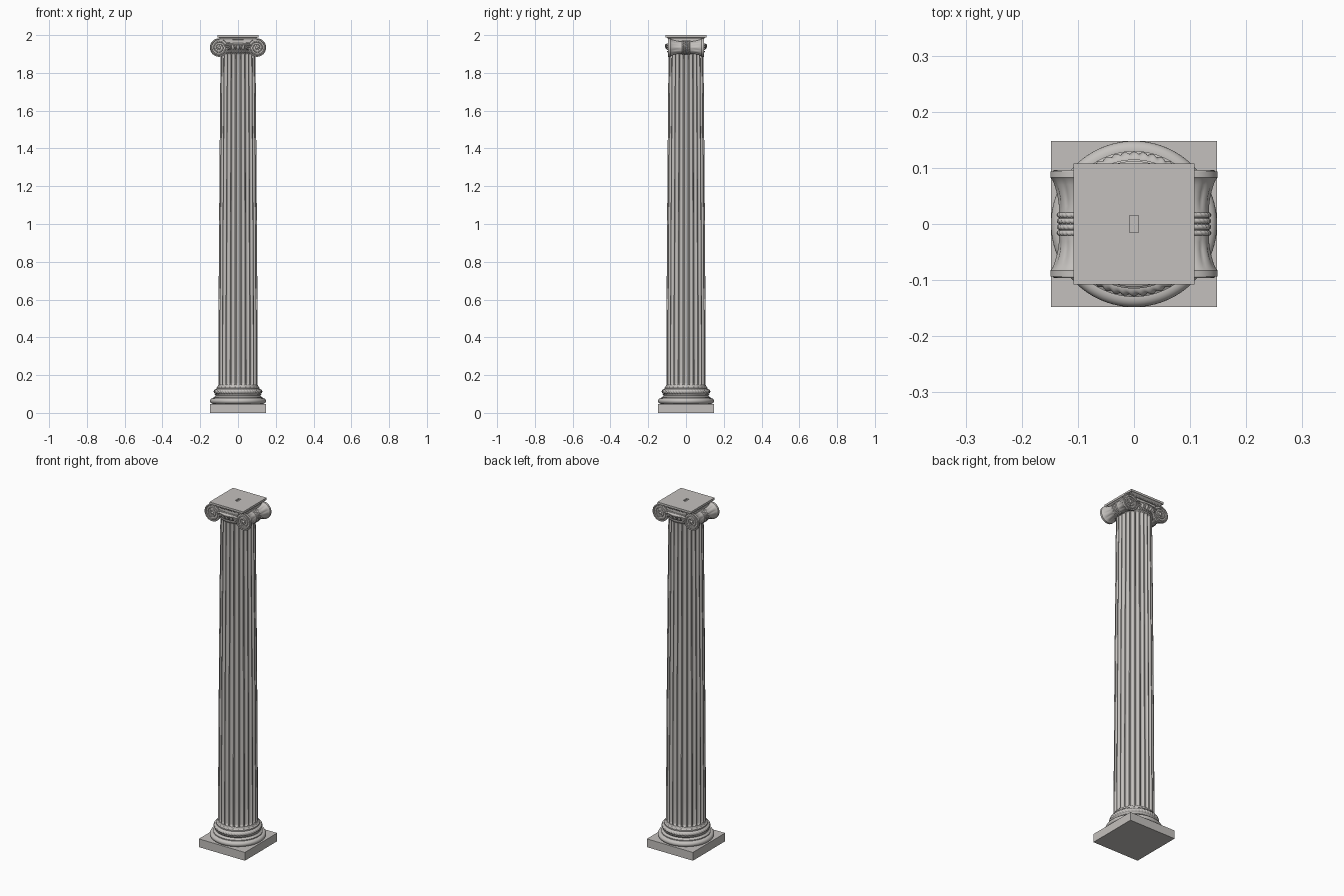
import bpy, bmesh, math
from math import sin, cos, pi, radians
from mathutils import Matrix, Vector

if "Cube" in bpy.data.objects:
    bpy.data.objects.remove(bpy.data.objects["Cube"])

stone = bpy.data.materials.new("pale stone")
stone.use_nodes = True
STONE = (0.55, 0.53, 0.51, 1)
stone.diffuse_color = STONE
stone.node_tree.nodes["Principled BSDF"].inputs["Base Color"].default_value = STONE


def finish(ob, angle=35):
    ob.data.materials.clear()
    ob.data.materials.append(stone)
    bpy.ops.object.select_all(action="DESELECT")
    ob.select_set(True)
    bpy.context.view_layer.objects.active = ob
    bpy.ops.object.shade_smooth_by_angle(angle=radians(angle))
    return ob


def add_mesh(name, bm, angle=35):
    bmesh.ops.recalc_face_normals(bm, faces=bm.faces[:])
    me = bpy.data.meshes.new(name)
    bm.to_mesh(me)
    bm.free()
    ob = bpy.data.objects.new(name, me)
    bpy.context.collection.objects.link(ob)
    return finish(ob, angle)


def lathe(name, profile, segs=96, ripple=None, matrix=None, angle=35):
    """Turn (radius, height) pairs about z; ripple(t, h) is added to the radius."""
    bm = bmesh.new()
    rings = []
    for r, h in profile:
        ring = []
        for i in range(segs):
            t = 2 * pi * i / segs
            q = r + (ripple(t, h) if ripple else 0)
            ring.append(bm.verts.new((q * cos(t), q * sin(t), h)))
        rings.append(ring)
    for a, b in zip(rings, rings[1:]):
        for i in range(segs):
            j = (i + 1) % segs
            bm.faces.new((a[i], a[j], b[j], b[i]))
    bm.faces.new(rings[0])
    bm.faces.new(rings[-1])
    if matrix:
        bm.transform(matrix)
    return add_mesh(name, bm, angle)


def square_stack(name, profile):
    """Square mouldings from (half width x, half width y, height) levels."""
    bm = bmesh.new()
    rings = [[bm.verts.new((sx * x, sy * y, z)) for sx, sy in
              ((-1, -1), (1, -1), (1, 1), (-1, 1))] for x, y, z in profile]
    for a, b in zip(rings, rings[1:]):
        for i in range(4):
            j = (i + 1) % 4
            bm.faces.new((a[i], a[j], b[j], b[i]))
    bm.faces.new(rings[0])
    bm.faces.new(rings[-1])
    return add_mesh(name, bm, 25)


def half_round(radius, bulge, z0, z1, n=10):
    mid, half = (z0 + z1) / 2, (z1 - z0) / 2
    return [(radius - bulge + bulge * cos(a), mid + half * sin(a))
            for a in (-pi / 2 + pi * k / n for k in range(n + 1))]


def blobs(name, items):
    """Stretched spheres from (position, scale, turn about z, tilt) items."""
    bm = bmesh.new()
    for pos, scale, turn, tilt in items:
        m = (Matrix.Translation(pos) @ Matrix.Rotation(turn, 4, "Z")
             @ Matrix.Rotation(tilt, 4, "Y") @ Matrix.Diagonal((*scale, 1)))
        bmesh.ops.create_uvsphere(bm, u_segments=12, v_segments=8, radius=1, matrix=m)
    return add_mesh(name, bm, 60)


def tube(name, points, depth, radii=None):
    cu = bpy.data.curves.new(name, "CURVE")
    cu.dimensions = "3D"
    cu.bevel_depth = depth
    cu.bevel_resolution = 2
    cu.use_fill_caps = True
    sp = cu.splines.new("POLY")
    sp.points.add(len(points) - 1)
    for k, (p, q) in enumerate(zip(sp.points, points)):
        p.co = (*q, 1)
        p.radius = radii[k] if radii else 1
    ob = bpy.data.objects.new(name, cu)
    bpy.context.collection.objects.link(ob)
    bpy.ops.object.select_all(action="DESELECT")
    ob.select_set(True)
    bpy.context.view_layer.objects.active = ob
    bpy.ops.object.convert(target="MESH")
    return finish(bpy.context.object, 50)


# Base: plinth, lower torus, hollow and braided upper torus
square_stack("plinth", [(0.148, 0.148, 0), (0.148, 0.148, 0.048)])
lathe("lower_base", half_round(0.148, 0.016, 0.048, 0.078)
      + [(0.13, 0.078), (0.13, 0.083), (0.122, 0.087), (0.119, 0.092),
         (0.122, 0.097), (0.124, 0.1)])
lathe("braided_torus", half_round(0.127, 0.014, 0.1, 0.126, 12), 288,
      lambda t, h: 0.0022 * cos(48 * t + 220 * (h - 0.113)) * cos(110 * (h - 0.113)), angle=60)

# Shaft with slight swelling and round-ended flutes
FLUTES = 24
LOW, HIGH = 0.147, 1.905


def flute(t, h):
    end = min(h - LOW, HIGH - h)
    if end <= 0:
        return 0
    fade = 1 if end > 0.012 else math.sqrt(1 - (1 - end / 0.012) ** 2)
    u = ((t * FLUTES / (2 * pi) + 0.5) % 1 - 0.5) / 0.4
    w = 1 - u * u
    return -0.0095 * fade * math.sqrt(w) if w > 0 else 0


def shaft_radius(h):
    k = (h - LOW) / (HIGH - LOW)
    return 0.105 - 0.012 * k ** 1.4


levels = [LOW + e for e in (0, 0.001, 0.004, 0.008, 0.012)]
levels += [LOW + (HIGH - LOW) * k / 12 for k in range(1, 12)]
levels += [HIGH - e for e in (0.012, 0.008, 0.004, 0.001, 0)]
lathe("fluted_shaft", [(0.115, 0.126), (0.115, 0.133), (0.109, 0.137)]
      + [(shaft_radius(h), h) for h in levels] + [(0.095, 1.912)],
      FLUTES * 10, flute, angle=30)

# Capital: bead ring, flared bowl and eggs
lathe("capital_bowl", [(0.093, 1.905), (0.097, 1.909), (0.097, 1.916), (0.094, 1.919),
                       (0.099, 1.928), (0.106, 1.938), (0.112, 1.946),
                       (0.112, 1.95), (0.102, 1.955)])
ring = [(2 * pi * k / 48, k) for k in range(48)]
blobs("bead_ring", [(Vector((0.097 * cos(t), 0.097 * sin(t), 1.913)),
                     (0.004, 0.0052, 0.004), t, 0) for t, k in ring])
blobs("egg_and_dart", [(Vector((0.103 * cos(t), 0.103 * sin(t), 1.934)),
                        (0.006, 0.003 if k % 2 else 0.008, 0.014), t, 0.45) for t, k in ring])

# Scroll block and square top moulding
square_stack("scroll_block", [(0.1, 0.088, 1.95), (0.1, 0.088, 1.98)])
square_stack("top_moulding", [(0.094, 0.094, 1.975), (0.096, 0.096, 1.981),
                              (0.101, 0.101, 1.986), (0.106, 0.106, 1.989)])

# Top slab with a small rectangular socket
bm = bmesh.new()
bmesh.ops.create_cube(bm, size=1, matrix=Matrix.Translation((0, 0, 1.994))
                      @ Matrix.Diagonal((0.216, 0.216, 0.012, 1)))
top = max(bm.faces, key=lambda f: f.calc_center_median().z)
bmesh.ops.inset_individual(bm, faces=[top], thickness=0.05)
for v in top.verts:
    v.co.x = math.copysign(0.008, v.co.x)
    v.co.y = math.copysign(0.015, v.co.y)
floor = bmesh.ops.extrude_discrete_faces(bm, faces=[top])["faces"][0]
for v in floor.verts:
    v.co.z -= 0.009
add_mesh("top_slab", bm, 25)

# Scroll bolsters lying along y, with leaf ribs and a roped belt
half = [(0.044, 0.091), (0.046, 0.094), (0.049, 0.094), (0.049, 0.083), (0.046, 0.08),
        (0.041, 0.07), (0.037, 0.058), (0.034, 0.045), (0.033, 0.032), (0.034, 0.021)]
bolster = [(r, -y) for r, y in half] + [(r, y) for r, y in reversed(half)]
SCROLL_X, SCROLL_Z = 0.1, 1.934


def leaf_ribs(t, y):
    k = (abs(y) - 0.021) / 0.06
    return 0.003 * sin(pi * k) * (abs(cos(5 * t)) - 0.5) if 0 < k < 1 else 0


for side, word in ((1, "left"), (-1, "right")):
    place = (Matrix.Translation((side * SCROLL_X, 0, SCROLL_Z))
             @ Matrix.Rotation(-pi / 2, 4, "X"))
    lathe(word + "_bolster", bolster, 80, leaf_ribs, place)
    for n, y in enumerate((-0.016, -0.0055, 0.0055, 0.016)):
        lathe(f"{word}_belt_{n}", half_round(0.037, 0.005, y - 0.005, y + 0.005, 6), 96,
              lambda t, h: 0.001 * cos(24 * t + 400 * h), place, 60)

    # Spiral relief and eye on the front and back of each scroll
    for face, end in ((-1, "front"), (1, "back")):
        y = face * 0.0925
        path, radii = [(0, y, 1.978), (side * 0.05, y, 1.979)], [1, 1]
        for k in range(91):
            f = k / 90
            a = pi / 2 - f * 2.75 * 2 * pi
            r = 0.0455 * (1 - f) ** 1.15 + 0.009 * f
            path.append((side * (SCROLL_X + r * cos(a)), y, SCROLL_Z + r * sin(a)))
            radii.append(1 - 0.45 * f)
        tube(f"{word}_{end}_spiral", path, 0.0038, radii)
        blobs(f"{word}_{end}_eye", [(Vector((side * SCROLL_X, y, SCROLL_Z)),
                                     (0.008, 0.005, 0.008), 0, 0)])
        # Small leaves filling the corner beside the scroll
        blobs(f"{word}_{end}_corner_leaf",
              [(Vector((side * (0.054 - 0.004 * k), face * 0.097, 1.947 - 0.008 * k)),
                (0.016 - 0.002 * k, 0.006, 0.0035), 0, side * (0.1 + 0.35 * k))
               for k in range(3)])

# Lower rim of the channel joining the scrolls
for face, end in ((-1, "front"), (1, "back")):
    tube(end + "_channel_rim", [(0.06 * k / 6, face * 0.0905, 1.954 + 0.004 * (k / 6) ** 2)
                                for k in range(-6, 7)], 0.0035)
